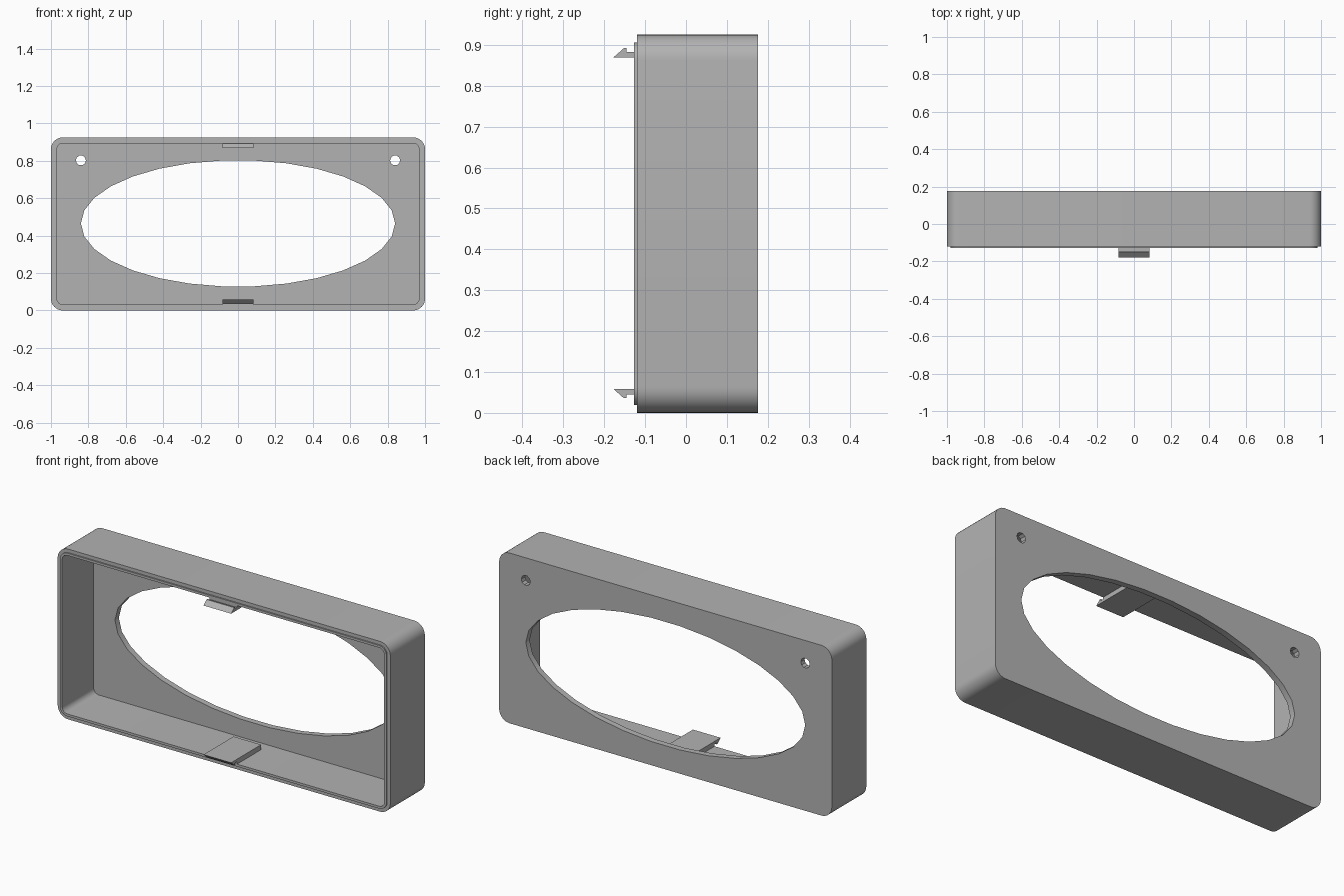
import bpy, bmesh
from math import cos, sin, pi, radians

cube = bpy.data.objects.get("Cube")
if cube:
    bpy.data.objects.remove(cube, do_unlink=True)

grey = bpy.data.materials.new("plain grey")
grey.use_nodes = True
colour = (0.45, 0.45, 0.45, 1)
grey.diffuse_color = colour
grey.node_tree.nodes["Principled BSDF"].inputs["Base Color"].default_value = colour

HEIGHT = 0.925
MID = HEIGHT / 2
FRONT, LIP, BACK = -0.12, -0.127, 0.176
PANEL = 0.033
WALL = 0.032


def rounded_outline(inset, radius, steps=8):
    """Rounded rectangle in x and z, moved inwards by inset."""
    w, h = 1 - inset - radius, MID - inset - radius
    points = []
    for corner, (sx, sz) in enumerate([(1, 1), (-1, 1), (-1, -1), (1, -1)]):
        for i in range(steps + 1):
            a = (corner + i / steps) * pi / 2
            points.append((sx * w + radius * cos(a), MID + sz * h + radius * sin(a)))
    return points


def ellipse(x, z, rx, rz, sides):
    return [(x + rx * cos(2 * pi * i / sides), z + rz * sin(2 * pi * i / sides))
            for i in range(sides)]


def add_ring(bm, outline, y):
    verts = [bm.verts.new((x, y, z)) for x, z in outline]
    edges = [bm.edges.new((v, verts[i - 1])) for i, v in enumerate(verts)]
    return verts, edges


def bridge(bm, a, b):
    for i in range(len(a)):
        bm.faces.new((a[i - 1], a[i], b[i], b[i - 1]))


def finish(bm, name):
    bmesh.ops.recalc_face_normals(bm, faces=bm.faces)
    mesh = bpy.data.meshes.new(name)
    bm.to_mesh(mesh)
    bm.free()
    mesh.materials.append(grey)
    obj = bpy.data.objects.new(name, mesh)
    bpy.context.collection.objects.link(obj)
    return obj


# Housing: outer wall, stepped front lip and cavity as one chain of rings
bm = bmesh.new()
outer, lip, inner = (rounded_outline(0, 0.063), rounded_outline(0.019, 0.044),
                     rounded_outline(WALL, 0.031))
chain = [(outer, BACK), (outer, FRONT), (lip, FRONT), (lip, LIP),
         (inner, LIP), (inner, BACK - PANEL)]
rings = [add_ring(bm, outline, y) for outline, y in chain]
for a, b in zip(rings, rings[1:]):
    bridge(bm, a[0], b[0])

# Back panel with the oval opening and two screw holes
back_edges, inside_edges = list(rings[0][1]), list(rings[-1][1])
openings = [ellipse(0, 0.465, 0.84, 0.338, 30)]
openings += [ellipse(side * 0.84, 0.802, 0.027, 0.027, 10) for side in (-1, 1)]
for opening in openings:
    back_verts, edges = add_ring(bm, opening, BACK)
    back_edges += edges
    inside_verts, edges = add_ring(bm, opening, BACK - PANEL)
    inside_edges += edges
    bridge(bm, back_verts, inside_verts)
for edges, side in ((back_edges, 1), (inside_edges, -1)):
    bmesh.ops.triangle_fill(bm, edges=edges, use_beauty=True, normal=(0, side, 0))
housing = finish(bm, "housing")
bpy.context.view_layer.objects.active = housing
housing.select_set(True)
bpy.ops.object.shade_smooth_by_angle(angle=radians(25))

# Snap clips: a hooked tongue on the floor, mirrored to the ceiling
tongue = [(0.08, WALL), (0.08, 0.059), (-0.178, 0.059), (-0.152, 0.036),
          (-0.145, 0.036), (-0.145, 0.045), (LIP, 0.045), (LIP, WALL)]
for name, flip in (("lower_clip", False), ("upper_clip", True)):
    bm = bmesh.new()
    ends = [[bm.verts.new((x, y, HEIGHT + 0.003 - z if flip else z)) for y, z in tongue]
            for x in (-0.083, 0.083)]
    bridge(bm, *ends)
    for end in ends:
        bm.faces.new(end)
    finish(bm, name)
